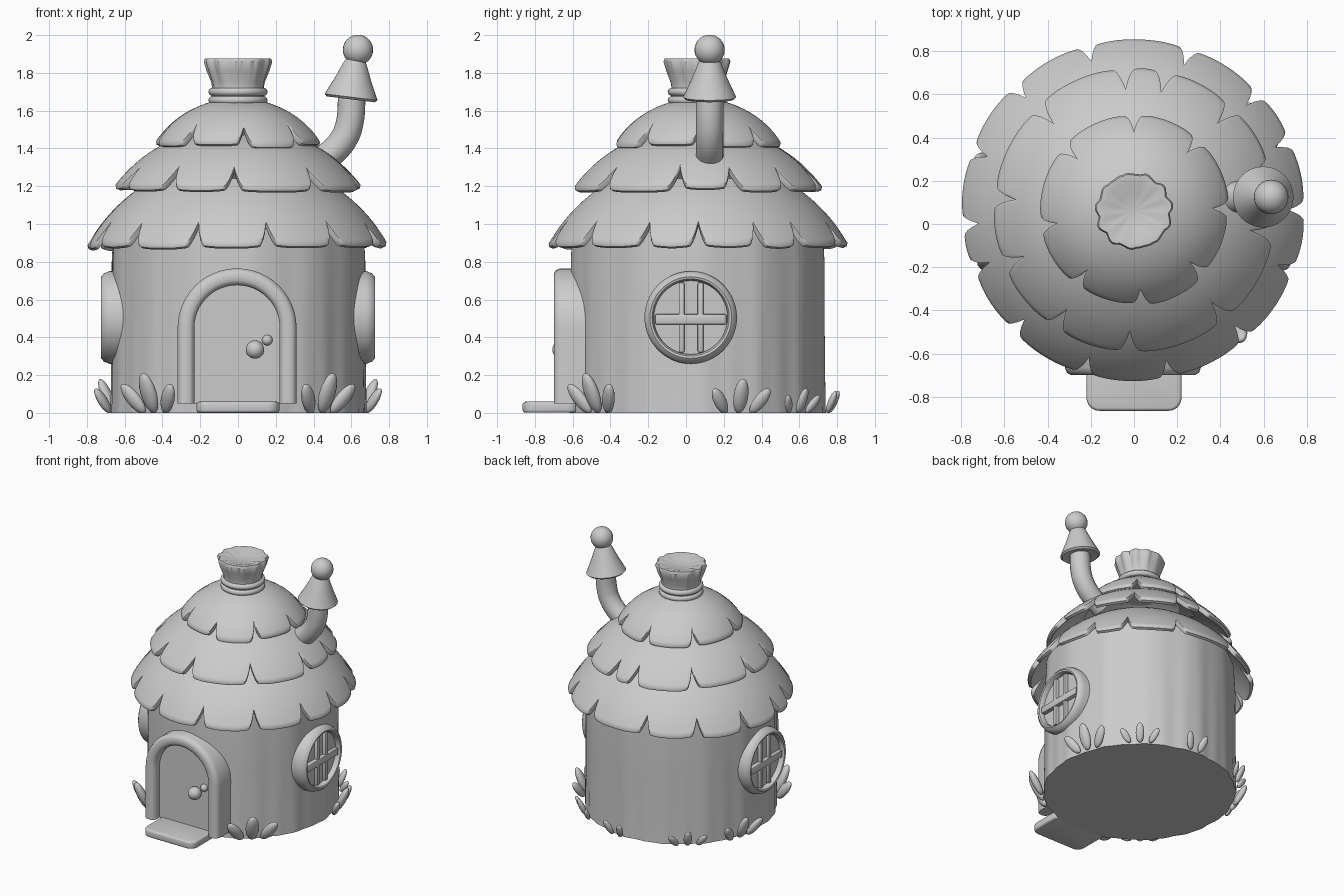
import bpy, bmesh, random
from math import sin, cos, pi, radians, degrees
from mathutils import Matrix, Vector

if "Cube" in bpy.data.objects:
    bpy.data.objects.remove(bpy.data.objects["Cube"])

random.seed(4)
CY = 0.065  # centre of the round house in y


def finish(name, bm, mat=None, angle=40):
    bmesh.ops.recalc_face_normals(bm, faces=bm.faces)
    if mat:
        bm.transform(mat)
    me = bpy.data.meshes.new(name)
    bm.to_mesh(me)
    bm.free()
    me.shade_smooth()
    me.set_sharp_from_angle(angle=radians(angle))
    ob = bpy.data.objects.new(name, me)
    bpy.context.collection.objects.link(ob)
    return ob


def skin(bm, rings, wrap_u=True, wrap_v=False):
    """Join rows of points with quads."""
    vs = [[bm.verts.new(p) for p in ring] for ring in rings]
    n, m = len(vs), len(vs[0])
    for i in range(n if wrap_v else n - 1):
        for j in range(m if wrap_u else m - 1):
            a, b = vs[i], vs[(i + 1) % n]
            k = (j + 1) % m
            bm.faces.new((a[j], a[k], b[k], b[j]))
    return vs


def lathe(name, profile, n=64, mat=None, warp=None, closed=False, angle=40):
    """Revolve (r, z) points about z; warp(r, z, theta) may change the radius."""
    bm = bmesh.new()
    rings = []
    for r, z in profile:
        ring = []
        for i in range(n):
            t = 2 * pi * i / n
            q = warp(r, z, t) if warp else r
            ring.append((q * cos(t), q * sin(t), z))
        rings.append(ring)
    vs = skin(bm, rings, True, closed)
    if not closed:
        bm.faces.new(vs[0])
        bm.faces.new(vs[-1])
    return finish(name, bm, mat, angle)


def at(x, y, z):
    return Matrix.Translation((x, y, z))


def ball(name, loc, r):
    bm = bmesh.new()
    bmesh.ops.create_uvsphere(bm, u_segments=24, v_segments=16, radius=r)
    return finish(name, bm, at(*loc))


def box(name, size, mat, bevel):
    bm = bmesh.new()
    bmesh.ops.create_cube(bm, size=1, matrix=Matrix.Diagonal((*size, 1)))
    bmesh.ops.bevel(bm, geom=bm.edges[:], offset=bevel, segments=2, affect='EDGES', profile=0.5)
    return finish(name, bm, mat)


# Round wall with faint vertical ripples
def ripple(r, z, t):
    return r + 0.004 * sin(13 * t + 1) + 0.003 * sin(29 * t) * (1 - z)


lathe("wall", [(0.675, 0), (0.672, 0.2), (0.67, 0.5), (0.67, 0.8), (0.66, 1.0)], 160,
      at(0, CY - 0.005, 0), ripple)


# Roof tiers: a curved slope with notched, thick lower edge
def tier(name, p0, p1, p2, notches, width, depth):
    notches = sorted(notches)
    tiles = [random.uniform(0.96, 1.01) for _ in notches]
    rings = []

    def slope(s):
        return [(1 - s) ** 2 * a + 2 * s * (1 - s) * b + s * s * c for a, b, c in zip(p0, p1, p2)]

    for d in range(360):
        gap = min(abs((d - a + 180) % 360 - 180) for a in notches)
        tile = tiles[sum(1 for a in notches if a <= d) % len(tiles)]
        cut = max(0, 1 - gap / width)
        e = tile - depth * cut ** 1.7 - 0.04 * max(0, 1 - gap / 12) ** 2
        top = [slope(e * j / 10) for j in range(11)]
        under = [(r - 0.015, z - 0.038) for r, z in top]
        r, z = top[-1]
        sec = top[:-1] + [slope(e - 0.02), (r + 0.008, z - 0.012), (r + 0.004, z - 0.03)] + under[:2:-1]
        t = radians(d)
        rings.append([(r * cos(t), r * sin(t), z) for r, z in sec])
    bm = bmesh.new()
    skin(bm, rings, False, True)
    finish(name, bm, at(0, CY, 0), 50)


tier("roof_lower", (0.45, 1.24), (0.68, 1.10), (0.79, 0.897),
     [0, 24, 43, 71, 106, 134, 160, 185, 200, 225, 253, 282, 311, 339], 3.5, 0.26)
tier("roof_middle", (0.28, 1.47), (0.50, 1.40), (0.65, 1.207),
     [17, 46, 77, 94, 133, 175, 203, 236, 268, 310, 350], 4.5, 0.26)
tier("roof_upper", (0.02, 1.67), (0.30, 1.64), (0.435, 1.437),
     [1, 47, 90, 138, 190, 232, 275, 317], 5.5, 0.2)


# Straw bundle on top, tied with two rope rings
def pleat(r, z, t):
    k = max(0, min(1, (z - 1.71) / 0.1))
    return r * (1 + k * (0.05 * abs(sin(6.5 * t + 0.4)) + 0.03 * sin(11 * t) - 0.03))


lathe("straw_bundle", [(0.17, 1.60), (0.145, 1.65), (0.135, 1.71), (0.14, 1.75), (0.16, 1.81),
                       (0.175, 1.86), (0.168, 1.876), (0.14, 1.876), (0.08, 1.855), (0.01, 1.85)],
      104, at(0, CY - 0.005, 0), pleat)
for z, tag in ((1.655, "lower"), (1.70, "upper")):
    ring = [(0.135 + 0.022 * cos(a * pi / 5), z + 0.022 * sin(a * pi / 5)) for a in range(10)]
    lathe("rope_" + tag, ring, 48, at(0, CY - 0.005, 0), closed=True)

# Bent chimney pipe, cone cap and ball
cu = bpy.data.curves.new("chimney_pipe", 'CURVE')
cu.dimensions = '3D'
cu.bevel_depth, cu.bevel_resolution, cu.resolution_u, cu.use_fill_caps = 0.073, 6, 8, True
path = [(0.40, 1.31), (0.505, 1.385), (0.565, 1.46), (0.592, 1.54), (0.603, 1.68)]
sp = cu.splines.new('BEZIER')
sp.bezier_points.add(len(path) - 1)
for p, (x, z) in zip(sp.bezier_points, path):
    p.co = (x, 0.125, z)
    p.handle_left_type = p.handle_right_type = 'AUTO'
pipe = bpy.data.objects.new("chimney_pipe", cu)
bpy.context.collection.objects.link(pipe)
bpy.context.view_layer.objects.active = pipe
pipe.select_set(True)
bpy.ops.object.convert(target='MESH')
pipe = bpy.context.object
pipe.data.shade_smooth()
pipe.data.set_sharp_from_angle(angle=radians(40))
lathe("chimney_cap", [(0.06, 0.012), (0.128, 0), (0.141, 0.012), (0.128, 0.04), (0.095, 0.11),
                      (0.062, 0.19), (0.045, 0.22)], 40,
      at(0.597, 0.125, 1.66) @ Matrix.Rotation(radians(7), 4, 'Y'))
ball("chimney_ball", (0.635, 0.125, 1.922), 0.08)


# Arched door, frame and hardware
def arch(r, z0=0.05, zc=0.45, n=24):
    pts = [(-1, 0, z0 + (zc - z0) * i / 4) for i in range(4)]
    pts = [(-r, z) for _, _, z in pts]
    pts += [(-r * cos(pi * i / n), zc + r * sin(pi * i / n)) for i in range(n + 1)]
    return pts + [(r, z0 + (zc - z0) * i / 4) for i in (3, 2, 1, 0)]


bm = bmesh.new()
section = [(0.226, -0.5), (0.226, -0.665), (0.234, -0.688), (0.252, -0.699), (0.288, -0.699),
           (0.306, -0.688), (0.315, -0.665), (0.315, -0.5)]
loops = [[(x - 0.005, y, z) for x, z in arch(r)] for r, y in section]
vs = skin(bm, loops, False, True)
bm.faces.new([row[0] for row in vs])
bm.faces.new([row[-1] for row in vs])
finish("door_frame", bm)

bm = bmesh.new()
vs = skin(bm, [[(x - 0.005, y, z) for x, z in arch(0.235)] for y in (-0.5, -0.632)])
bm.faces.new(vs[0])
bm.faces.new(vs[1])
finish("door", bm)
ball("door_knob", (0.09, -0.66, 0.335), 0.048)
ball("door_latch", (0.155, -0.635, 0.385), 0.028)

# Doorstep with rounded corners
bm = bmesh.new()
bmesh.ops.create_cube(bm, size=1, matrix=at(0, -0.715, 0.03) @ Matrix.Diagonal((0.44, 0.30, 0.058, 1)))
up = [e for e in bm.edges if abs(e.verts[0].co.z - e.verts[1].co.z) > 0.01]
bmesh.ops.bevel(bm, geom=up, offset=0.06, segments=6, affect='EDGES', profile=0.5)
rim = [e for e in bm.edges if abs(e.verts[0].co.z - e.verts[1].co.z) < 0.01]
bmesh.ops.bevel(bm, geom=rim, offset=0.014, segments=3, affect='EDGES', profile=0.5)
finish("doorstep", bm)

# Round windows on both sides
for side, tag in ((1, "right"), (-1, "left")):
    m = at(0, 0.025, 0.505) @ Matrix.Rotation(side * pi / 2, 4, 'Y')
    ring = [(0.195, 0.58), (0.195, 0.70), (0.204, 0.72), (0.216, 0.724), (0.234, 0.71),
            (0.245, 0.68), (0.245, 0.58)]
    lathe("window_ring_" + tag, ring, 64, m, closed=True)
    lathe("window_pane_" + tag, [(0.20, 0.60), (0.20, 0.684)], 48, m)
    for i, y in enumerate((-0.045, 0.055)):
        box(f"window_upright_{tag}_{i}", (0.06, 0.03, 0.37), at(side * 0.679, 0.022 + y, 0.505), 0.007)
    box("window_crossbar_" + tag, (0.066, 0.38, 0.055), at(side * 0.682, 0.025, 0.495), 0.01)

# Leaf clusters around the foot of the wall: (angle, size, leaf count)
for c, (deg, size, count) in enumerate([(-50, 1.0, 3), (-130, 1.0, 3), (18, 0.85, 3), (162, 0.85, 3),
                                        (50, 0.62, 3), (84, 0.62, 2), (129, 0.62, 3)]):
    for i in range(count):
        k = i - (count - 1) / 2
        t = radians(deg) + k * 0.10
        s = size * (1 - 0.16 * abs(k))
        bm = bmesh.new()
        bmesh.ops.create_uvsphere(bm, u_segments=14, v_segments=10, radius=1)
        bm.transform(Matrix.Diagonal((0.034 * s, 0.048 * s, 0.115 * s, 1)))
        m = (at(0.69 * cos(t), CY + 0.69 * sin(t), 0) @ Matrix.Rotation(t, 4, 'Z')
             @ Matrix.Rotation(radians(-32 * k), 4, 'X') @ Matrix.Rotation(radians(24), 4, 'Y')
             @ at(0, 0, 0.115 * s))
        bm.transform(m)
        for v in bm.verts:
            v.co.z = max(v.co.z, 0)
        finish(f"leaf_{c}_{i}", bm, None, 60)
